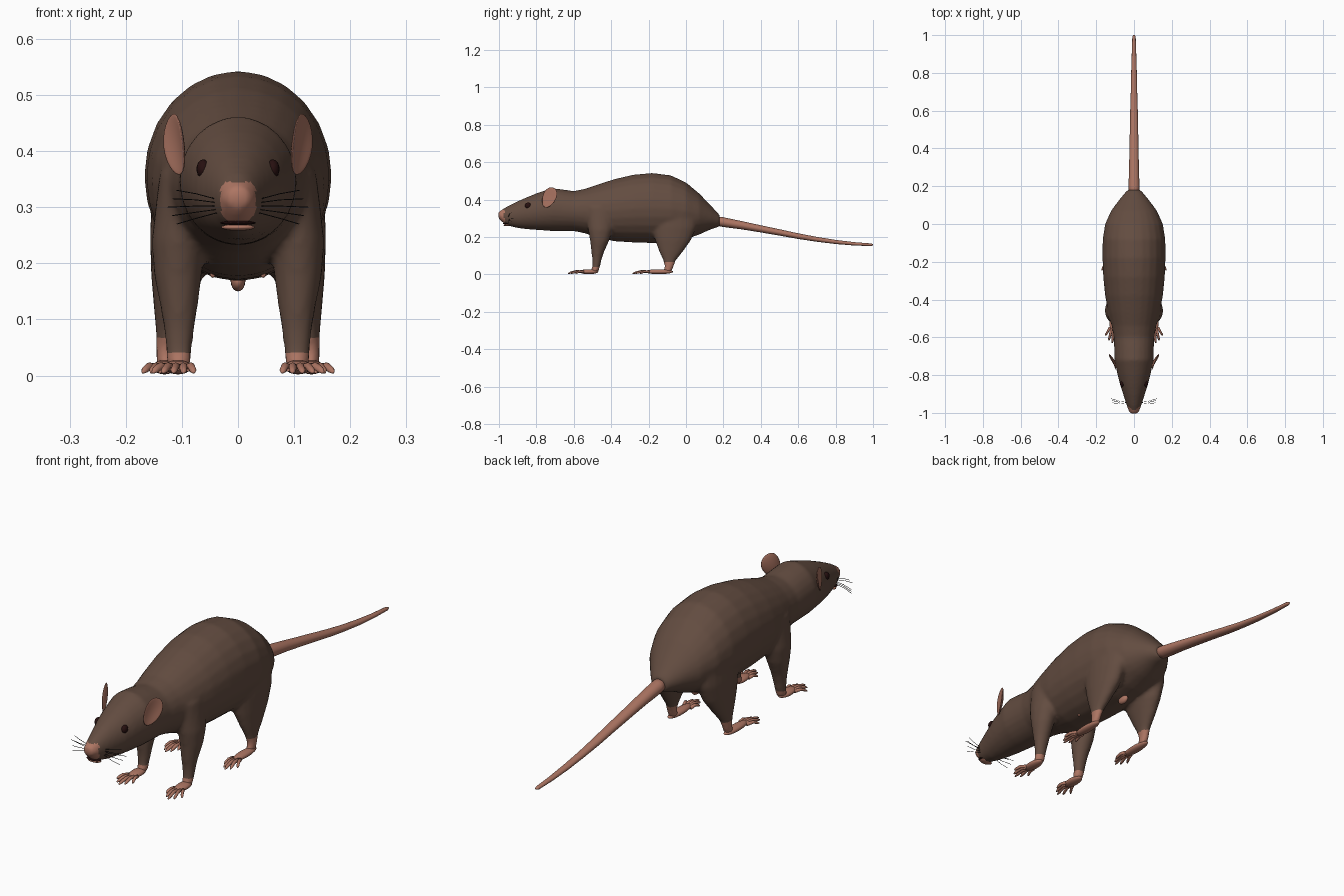
import bpy, bmesh, math
from mathutils import Vector, Matrix

cube = bpy.data.objects.get("Cube")
if cube:
    bpy.data.objects.remove(cube, do_unlink=True)


def material(name, rgb):
    m = bpy.data.materials.new(name)
    m.use_nodes = True
    m.diffuse_color = (*rgb, 1)
    node = next(n for n in m.node_tree.nodes if n.type == 'BSDF_PRINCIPLED')
    node.inputs["Base Color"].default_value = (*rgb, 1)
    return m


FUR = material("brown fur", (0.125, 0.073, 0.052))
SKIN = material("pink skin", (0.42, 0.18, 0.125))
EYE = material("dark eye", (0.02, 0.005, 0.005))
BLACK = material("black whisker", (0.008, 0.007, 0.007))


def loft(bm, rings, axis, n=20):
    """Closed tube through rings (x, y, z, half width, half depth)."""
    loops = []
    for x, y, z, a, b in rings:
        loop = []
        for i in range(n):
            t = math.tau * i / n
            u, v = a * math.cos(t), b * math.sin(t)
            off = (u, 0, v) if axis == 'Y' else (u, v, 0)
            loop.append(bm.verts.new(Vector((x, y, z)) + Vector(off)))
        loops.append(loop)
    for p, q in zip(loops, loops[1:]):
        for i in range(n):
            j = (i + 1) % n
            bm.faces.new((p[i], p[j], q[j], q[i]))
    bm.faces.new(loops[0])
    bm.faces.new(loops[-1])


def ball(bm, centre, radii, seg=16):
    bmesh.ops.create_uvsphere(bm, u_segments=seg, v_segments=seg // 2 + 2, radius=1,
                              matrix=Matrix.Translation(centre) @ Matrix.Diagonal((*radii, 1)))


def finish(bm, name, *mats):
    bmesh.ops.recalc_face_normals(bm, faces=bm.faces)
    me = bpy.data.meshes.new(name)
    bm.to_mesh(me)
    bm.free()
    ob = bpy.data.objects.new(name, me)
    bpy.context.collection.objects.link(ob)
    for m in mats:
        me.materials.append(m)
    me.shade_smooth()
    return ob


# Torso and head profile: y, bottom, top, half width
profile = [
    (-1.004, .302, .335, .020), (-.985, .282, .346, .030), (-.96, .263, .362, .039),
    (-.90, .248, .392, .058), (-.85, .242, .414, .074), (-.80, .238, .434, .087),
    (-.72, .233, .462, .104), (-.66, .232, .455, .105), (-.60, .232, .446, .107),
    (-.54, .220, .458, .118), (-.47, .196, .482, .136), (-.38, .177, .511, .153),
    (-.28, .171, .534, .163), (-.18, .168, .543, .167), (-.08, .172, .530, .166),
    (.00, .188, .492, .153), (.07, .213, .434, .122), (.13, .240, .372, .077),
    (.18, .256, .318, .036)]
front_leg = [
    (.095, -.455, .36, .045, .08), (.106, -.458, .24, .048, .066),
    (.107, -.462, .18, .043, .051), (.105, -.472, .12, .033, .034),
    (.105, -.476, .08, .027, .025), (.105, -.480, .045, .023, .021),
    (.105, -.490, .012, .021, .021)]
hind_leg = [
    (.092, -.06, .36, .06, .13), (.103, -.062, .25, .054, .118),
    (.108, -.070, .18, .047, .095), (.118, -.080, .12, .032, .062),
    (.125, -.088, .075, .021, .034), (.129, -.090, .045, .017, .025),
    (.129, -.100, .012, .016, .022)]

bm = bmesh.new()
loft(bm, [(0, y, (lo + hi) / 2, w, (hi - lo) / 2) for y, lo, hi, w in profile], 'Y', 24)
for s in (1, -1):
    for leg in (front_leg, hind_leg):
        loft(bm, [(s * x, *rest) for x, *rest in leg], 'Z')
body = finish(bm, "body", FUR, SKIN)

# Blend the limbs into the torso, then colour nose and ankles
remesh = body.modifiers.new("blend", 'REMESH')
remesh.mode = 'VOXEL'
remesh.voxel_size = 0.009
soften = body.modifiers.new("soften", 'SMOOTH')
soften.iterations = 4
deps = bpy.context.evaluated_depsgraph_get()
blended = bpy.data.meshes.new_from_object(body.evaluated_get(deps))
body.modifiers.clear()
body.data = blended
blended.materials.clear()
blended.materials.append(FUR)
blended.materials.append(SKIN)
for f in blended.polygons:
    x, y, z = f.center
    ankle = .04 if y < -.3 else .065
    nose = y < -.968 and abs(x) < .031 and z < .345
    f.material_index = 1 if z < ankle or nose else 0
blended.shade_smooth()

# Tail
bm = bmesh.new()
loft(bm, [(0, .15, .288, .026, .024), (0, .2, .280, .029, .026), (0, .3, .263, .026, .022),
          (0, .4, .244, .024, .019), (0, .5, .225, .022, .017), (0, .6, .205, .020, .015),
          (0, .7, .188, .017, .013), (0, .8, .174, .015, .011), (0, .9, .164, .012, .009),
          (0, .99, .159, .009, .007), (0, 1.0, .159, .005, .004)], 'Y', 16)
finish(bm, "tail", SKIN)


def paw(name, s, x, heel, knuckle, tip, width, spread):
    """Flat sole with five spread toes."""
    bm = bmesh.new()
    mid = (heel + knuckle) / 2
    ball(bm, (s * x, mid, .015), (width, abs(heel - knuckle) / 2 + .012, .013))
    for i in range(-2, 3):
        end = tip + .014 * abs(i) ** 1.5
        x0, x1 = x + i * width * .38, x + .008 + i * spread / 2
        pts = [(0, .014, .008), (.5, .017, .007), (.85, .010, .0065), (1, .006, .003)]
        loft(bm, [(s * (x0 + (x1 - x0) * t), knuckle + .015 + (end - knuckle - .015) * t,
                   z, r, r * .9) for t, z, r in pts], 'Y', 8)
    finish(bm, name, SKIN)


for side, s in (("left", 1), ("right", -1)):
    paw(side + "_front_paw", s, .107, -.480, -.560, -.630, .024, .036)
    paw(side + "_hind_paw", s, .131, -.080, -.210, -.285, .021, .030)

    # Cupped ear leaning out and back
    up = Vector((s * .02, .05, .1)).normalized()
    along = Vector((s * .4, .85, 0))
    along = (along - up * along.dot(up)).normalized()
    normal = along.cross(up) * s
    bm = bmesh.new()
    ball(bm, (0, 0, 0), (1, 1, 1), 20)
    for v in bm.verts:
        a, n, h = v.co
        width = .039 + .006 * h
        cup = .010 * (a * a + h * h * .5)
        v.co = (Vector((s * .106, -.728, .411)) + along * a * width
                + up * h * .058 + normal * (n * .005 + cup))
    finish(bm, side + "_ear", SKIN)

    # Eye
    bm = bmesh.new()
    ball(bm, (s * .062, -.845, .368), (.012, .017, .017))
    finish(bm, side + "_eye", EYE)

    # Whiskers
    cu = bpy.data.curves.new(side + "_whiskers", 'CURVE')
    cu.dimensions = '3D'
    cu.bevel_depth = .0009
    cu.bevel_resolution = 1
    for i in range(5):
        sp = cu.splines.new('POLY')
        sp.points.add(2)
        z = .292 + .005 * i
        reach = .125 - .008 * abs(i - 2)
        dy = .012 * (i % 3 - 1)
        for p, co in zip(sp.points, ((.03, -.945, z), (.075, -.945 + dy / 2, z - .012 + .006 * i),
                                     (reach, -.935 + dy, z - .022 + .010 * i))):
            p.co = (s * co[0], co[1], co[2], 1)
    cu.materials.append(BLACK)
    bpy.context.collection.objects.link(bpy.data.objects.new(side + "_whiskers", cu))

    # Nostril and belly teat
    bm = bmesh.new()
    ball(bm, (s * .013, -.996, .318), (.005, .004, .004), 10)
    finish(bm, side + "_nostril", EYE)
    bm = bmesh.new()
    ball(bm, (s * .045, -.30, .180), (.005, .005, .006), 10)
    finish(bm, side + "_teat", SKIN)

# Mouth, lower lip and underside bump
for name, centre, radii, mat in (
        ("mouth", (0, -.962, .272), (.032, .018, .004), EYE),
        ("lower_lip", (0, -.957, .264), (.030, .018, .006), SKIN),
        ("underside_bump", (0, -.07, .168), (.013, .028, .018), SKIN)):
    bm = bmesh.new()
    ball(bm, centre, radii)
    finish(bm, name, mat)
